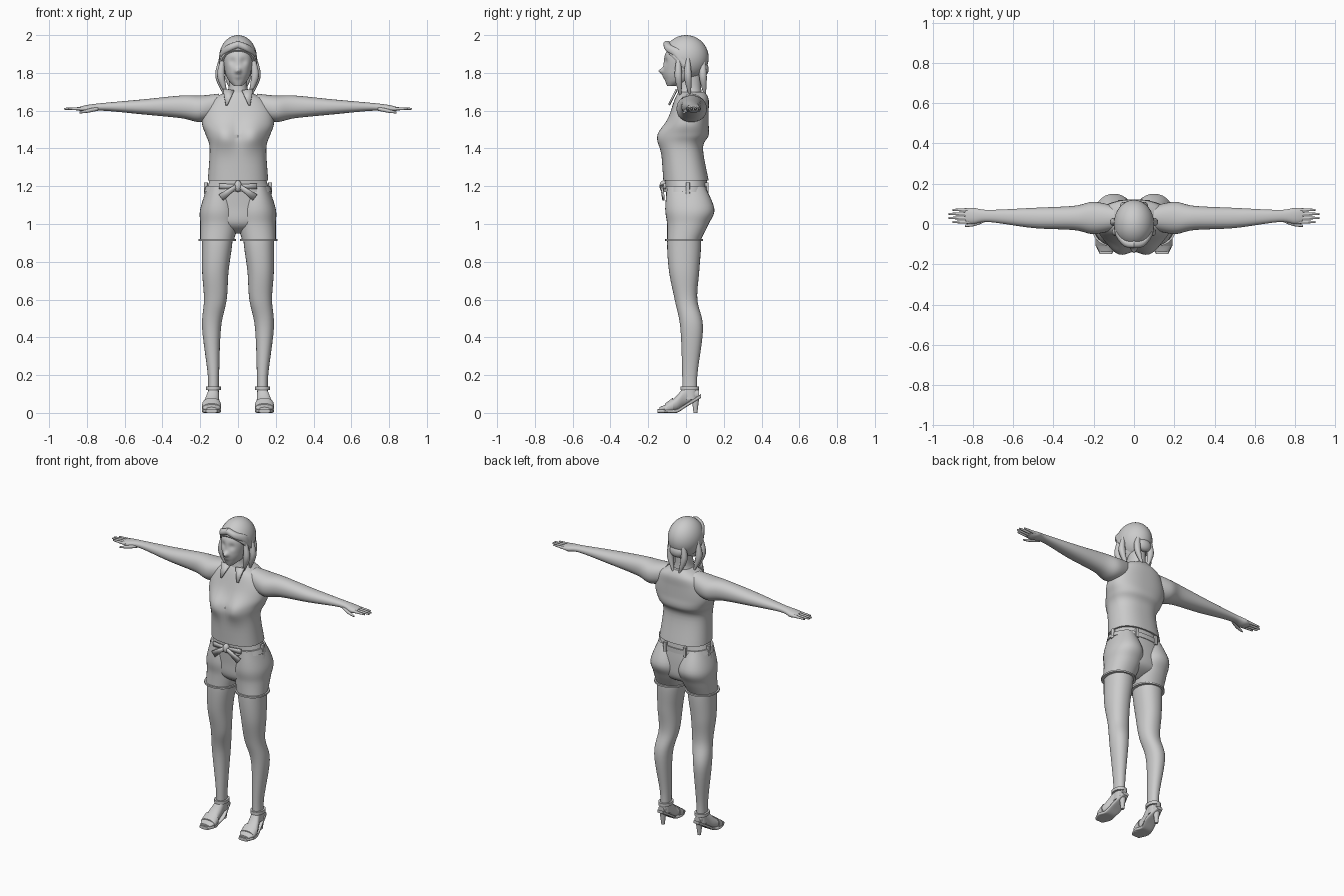
import bpy, bmesh, math
from mathutils import Vector

cube = bpy.data.objects.get("Cube")
if cube:
    bpy.data.objects.remove(cube, do_unlink=True)

grey = bpy.data.materials.new("plain grey")
grey.use_nodes = True
grey.diffuse_color = (.6, .6, .6, 1)
grey.node_tree.nodes["Principled BSDF"].inputs["Base Color"].default_value = grey.diffuse_color
parts = []


def finish(name, bm, mirror):
    """Turn a bmesh into a named object, optionally mirrored to the other side."""
    bmesh.ops.recalc_face_normals(bm, faces=bm.faces)
    mesh = bpy.data.meshes.new(name)
    bm.to_mesh(mesh)
    bm.free()
    mesh.materials.append(grey)
    obj = bpy.data.objects.new(name, mesh)
    bpy.context.scene.collection.objects.link(obj)
    if mirror:
        obj.modifiers.new("mirror", "MIRROR").use_mirror_merge = False
    parts.append(obj)
    return obj


def smooth_rings(rings, steps):
    """Fill in extra sections along a smooth spline through the given ones."""
    last = len(rings) - 1
    for i in range(last):
        before, start = rings[max(i - 1, 0)], rings[i]
        end, after = rings[i + 1], rings[min(i + 2, last)]
        for step in range(steps):
            t = step / steps
            ease = t * t * (3 - 2 * t)
            leave, arrive = t * (1 - t) ** 2 / 2, t * t * (t - 1) / 2
            yield [b + (c - b) * ease + (c - a) * leave + (d - b) * arrive
                   for a, b, c, d in zip(before, start, end, after)]
    yield rings[last]


def loft(name, rings, axis="z", sides=32, steps=6, power=2.2, bumps=(), mirror=False):
    """Skin rounded sections: (position, centre, centre, radius, radius) along an axis."""
    bm = bmesh.new()
    loops = []
    for pos, u_mid, v_mid, u_rad, v_rad in smooth_rings(rings, steps):
        loop = []
        for k in range(sides):
            c, s = math.cos(math.tau * k / sides), math.sin(math.tau * k / sides)
            u = u_mid + u_rad * math.copysign(abs(c) ** (2 / power), c)
            v = v_mid + v_rad * math.copysign(abs(s) ** (2 / power), s)
            co = Vector({"x": (pos, u, v), "y": (u, pos, v), "z": (u, v, pos)}[axis])
            # soft sculpted swells on the front, the same on both sides
            for x, z, radius, push in bumps:
                far = math.hypot(abs(co.x) - x, co.z - z) / radius
                co.y += push * max(-s, 0) * math.exp(-far * far)
            co.z = max(co.z, 0)
            loop.append(bm.verts.new(co))
        loops.append(loop)
    for low, high in zip(loops, loops[1:]):
        for k in range(sides):
            bm.faces.new((low[k - 1], low[k], high[k], high[k - 1]))
    bm.faces.new(loops[0])
    bm.faces.new(loops[-1])
    return finish(name, bm, mirror)


def trunk(name, rings, **options):
    """Central part from (height, depth centre, half width, half depth)."""
    return loft(name, [(z, 0, y, w, d) for z, y, w, d in rings], **options)


def limb(name, rings, **options):
    """Paired part; a section with one radius is round."""
    return loft(name, [(*r, r[-1])[:5] for r in rings], mirror=True, **options)


def blob(name, centre, radii, mirror=False, cut=None):
    """Ellipsoid, optionally cut off in front of a plane (point, normal)."""
    bm = bmesh.new()
    bmesh.ops.create_uvsphere(bm, u_segments=32, v_segments=20, radius=1)
    bmesh.ops.scale(bm, verts=bm.verts, vec=radii)
    bmesh.ops.translate(bm, verts=bm.verts, vec=centre)
    if cut:
        rim = bmesh.ops.bisect_plane(bm, geom=bm.verts[:] + bm.edges[:] + bm.faces[:],
                                     plane_co=cut[0], plane_no=cut[1], clear_outer=True)
        edges = [g for g in rim["geom_cut"] if isinstance(g, bmesh.types.BMEdge)]
        bmesh.ops.contextual_create(bm, geom=edges)
    return finish(name, bm, mirror)


def ribbon(name, start, end, width, tip):
    """Thin strip of cloth, tapering from its width to its tip width."""
    start, end = Vector(start), Vector(end)
    side = (end - start).cross((0, 1, 0)).normalized() / 2
    bm = bmesh.new()
    corners = (start - side * width, start + side * width, end + side * tip, end - side * tip)
    bm.faces.new([bm.verts.new(co) for co in corners])
    mod = finish(name, bm, True).modifiers.new("thickness", "SOLIDIFY")
    mod.thickness, mod.offset = .01, 0


# Sleeveless shirt with the bust swelling forward, and its collar
trunk("shirt", [(1.23, 0, .16, .12), (1.4, -.02, .15, .11), (1.47, 0, .17, .12),
                (1.53, .01, .19, .11), (1.6, .02, .18, .1), (1.66, .03, .14, .09),
                (1.7, .03, .06, .07)],
      sides=64, power=2.4, bumps=[(.08, 1.47, .07, -.04)])
ribbon("collar_flap", (.05, -.05, 1.71), (.06, -.09, 1.63), .06, .01)

# Shorts: hips, legs with cuffs, belt and belt loops
trunk("shorts_hips", [(1.23, 0, .15, .11), (1.1, .01, .19, .11), (1, .01, .16, .1),
                      (.95, 0, .04, .03)], sides=48)
limb("shorts_leg", [(.92, .11, -.01, .09), (1, .1, .01, .1, .11), (1.08, .1, .02, .1, .13),
                    (1.2, .1, 0, .06, .1)])
limb("shorts_cuff", [(.91, .11, -.01, .1), (.92, .11, -.01, .1)], steps=1)
trunk("belt", [(1.17, 0, .18, .12), (1.2, 0, .17, .12)], sides=48, steps=1)
for x, y in ((.17, .01), (.07, .11)):
    limb("belt_loop", [(z, x, y, .01) for z in (1.16, 1.22)], sides=16, steps=1, power=6)

# Knotted sash on the front of the belt
blob("sash_knot", (0, -.12, 1.2), (.02, .02, .03))
ribbon("sash_tail", (.01, -.13, 1.2), (.09, -.12, 1.14), .02, .04)
ribbon("sash_bow", (0, -.12, 1.2), (.1, -.11, 1.2), .02, .03)

# Legs and feet
limb("leg", [(1, .11, -.01, .08), (.9, .11, -.01, .08, .09), (.75, .12, -.01, .07, .08),
             (.6, .12, 0, .06), (.45, .14, .03, .05, .06), (.2, .13, .02, .03, .04),
             (.07, .13, .02, .03, .04)])
limb("foot", [(.07, .13, .1, .02), (0, .13, .09, .03, .05), (-.05, .14, .05, .04),
              (-.1, .14, .03, .05, .02), (-.14, .14, .02, .03, .01)], axis="y")

# High-heeled sandals
limb("sandal_sole", [(.08, .13, .09, .02, .01), (0, .13, .04, .04, .01),
                     (-.05, .14, .01, .04, .01), (-.1, .14, .01, .05, .01),
                     (-.15, .14, .01, .03, .01)], axis="y", power=4)
limb("sandal_heel", [(0, .13, .05, .01), (.08, .13, .05, .02)], sides=12)
limb("ankle_strap", [(z, .13, .02, .04, .05) for z in (.12, .14)], steps=1)
limb("toe_strap", [(-.11, .14, .02, .05, .03), (-.07, .14, .04, .05, .04)], axis="y")

# Arms, fingers and thumbs
limb("arm", [(.1, .03, 1.63, .06), (.2, .03, 1.61, .08, .07), (.3, .03, 1.62, .06),
             (.5, .03, 1.62, .05, .04), (.72, .04, 1.62, .03, .02),
             (.8, .04, 1.61, .04, .02), (.84, .04, 1.61, .03, .01)], axis="x")
for i, finger in enumerate(("index", "middle", "ring", "little")):
    y, tip = .01 + .02 * i, .92 - .02 * (i in (0, 3))
    limb(finger + "_finger", [(.81, y, 1.61, .01), (tip, y, 1.61, .005)], axis="x", sides=12)
limb("thumb", [(.74, .02, 1.61, .01), (.79, 0, 1.6, .01), (.84, -.01, 1.59, .005)],
     axis="x", sides=12)

# Neck and head, with nose, eye sockets and lips shaped in
trunk("neck", [(1.66, .02, .08, .07), (1.72, .02, .05, .06), (1.83, .02, .05, .06)])
trunk("head", [(1.73, -.08, .02, .02), (1.76, -.04, .05, .07), (1.81, -.02, .07, .1),
               (1.9, -.01, .08, .1), (1.97, 0, .04, .06)], sides=96, steps=14,
      bumps=[(0, 1.81, .015, -.025), (.03, 1.86, .02, .01), (0, 1.78, .015, -.006)])
blob("eye", (.03, -.09, 1.86), (.01, .01, .01), mirror=True)
blob("ear", (.08, .01, 1.84), (.01, .02, .03), mirror=True)

# Hair: cap swept off the face, fringe, gathered knot and loose locks
blob("hair_cap", (0, 0, 1.88), (.1, .12, .12), cut=((0, -.05, 1.86), (0, -1, -1)))
limb("fringe", [(0, -.1, 1.95, .02), (.05, -.09, 1.93, .02), (.09, -.04, 1.9, .02),
                (.1, 0, 1.84, .01)], axis="x", sides=16)
blob("hair_knot", (0, .09, 1.82), (.05, .03, .04))
for lock, x, y in (("side", .08, -.04), ("ear", .09, .01), ("nape", .04, .09)):
    limb(lock + "_lock", [(1.88, x, y, .01), (1.78, x + .01, y, .02),
                          (1.68, x - .02, y + .01, .005)], sides=12)

# Smooth shading with crisp hems and straps
bpy.ops.object.select_all(action="DESELECT")
for part in parts:
    part.select_set(True)
bpy.context.view_layer.objects.active = parts[0]
bpy.ops.object.shade_smooth_by_angle(angle=math.radians(40))
